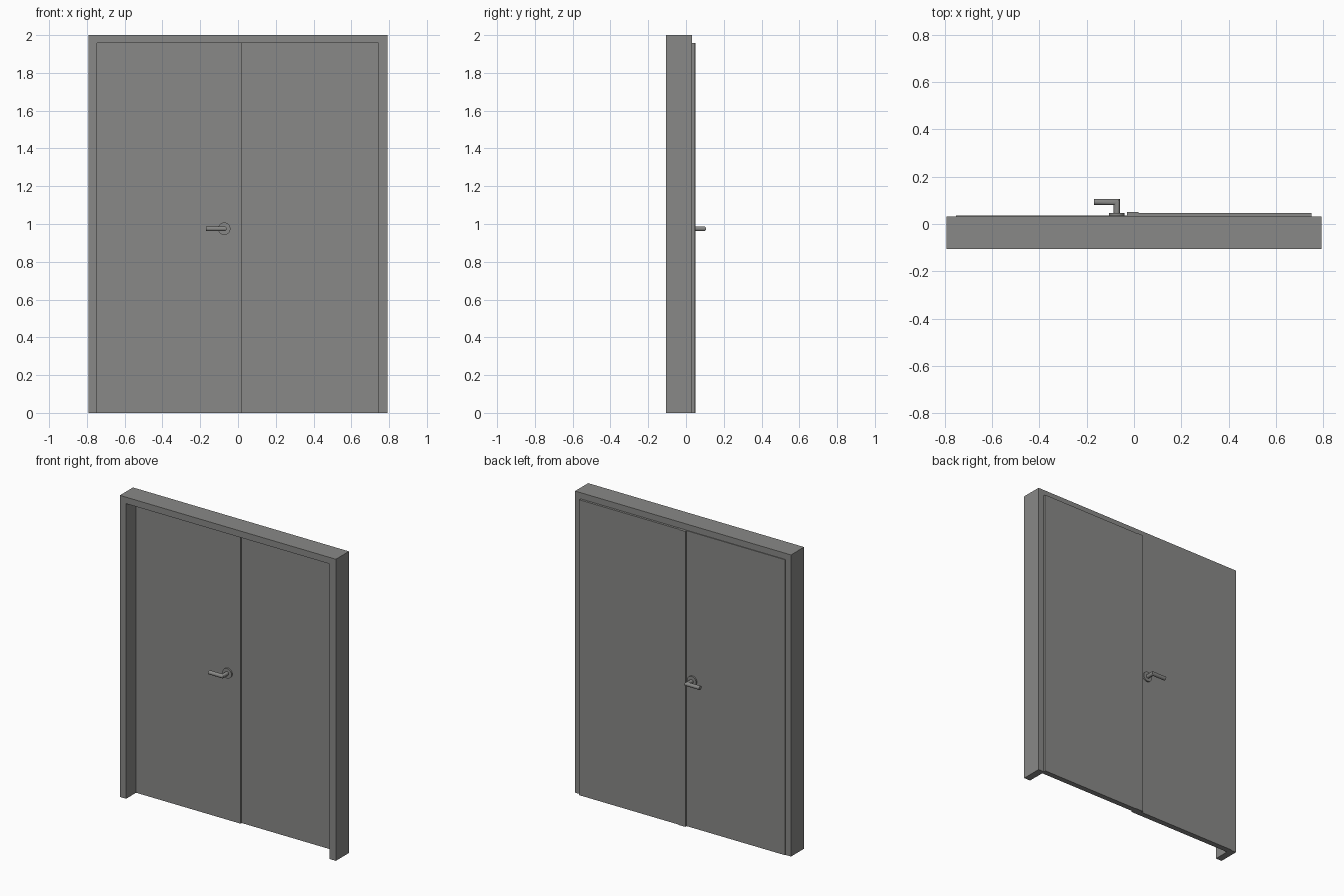
import bpy, bmesh, math
from mathutils import Vector

if "Cube" in bpy.data.objects:
    bpy.data.objects.remove(bpy.data.objects["Cube"])

grey = bpy.data.materials.new("warm_grey")
grey.diffuse_color = (0.25, 0.25, 0.242, 1)
grey.use_nodes = True
grey.node_tree.nodes["Principled BSDF"].inputs["Base Color"].default_value = grey.diffuse_color


def finish(name, bm, smooth=False):
    bmesh.ops.recalc_face_normals(bm, faces=bm.faces)
    me = bpy.data.meshes.new(name)
    bm.to_mesh(me)
    bm.free()
    ob = bpy.data.objects.new(name, me)
    bpy.context.collection.objects.link(ob)
    me.materials.append(grey)
    if smooth:
        bpy.ops.object.select_all(action='DESELECT')
        ob.select_set(True)
        bpy.context.view_layer.objects.active = ob
        bpy.ops.object.shade_smooth_by_angle(angle=math.radians(35))
    return ob


def prism(name, outline, y0, y1):
    """Extrude an XZ outline from y0 to y1."""
    bm = bmesh.new()
    face = bm.faces.new([bm.verts.new((x, y0, z)) for x, z in outline])
    ext = bmesh.ops.extrude_face_region(bm, geom=[face])["geom"]
    verts = [g for g in ext if isinstance(g, bmesh.types.BMVert)]
    bmesh.ops.translate(bm, verts=verts, vec=(0, y1 - y0, 0))
    return finish(name, bm)


def panel(name, x0, x1, z1, y0, y1):
    return prism(name, [(x0, 0), (x1, 0), (x1, z1), (x0, z1)], y0, y1)


def rod(name, path, r, n=24):
    """Round rod along a path in the XY plane, with mitred corners."""
    bm = bmesh.new()
    pts = [Vector(p) for p in path]
    d = [(b - a).normalized() for a, b in zip(pts, pts[1:])]
    rings = []
    for i, p in enumerate(pts):
        t0, t1 = d[max(i - 1, 0)], d[min(i, len(d) - 1)]
        t = (t0 + t1).normalized()
        side = Vector((-t.y, t.x, 0)) / t.dot(t0)
        rings.append([bm.verts.new(p + side * r * math.cos(a) + Vector((0, 0, r * math.sin(a))))
                      for a in (2 * math.pi * k / n for k in range(n))])
    for a, b in zip(rings, rings[1:]):
        for k in range(n):
            bm.faces.new((a[k], a[(k + 1) % n], b[(k + 1) % n], b[k]))
    bm.faces.new(rings[0])
    bm.faces.new(rings[-1])
    return finish(name, bm, True)


# Frame: two jambs and a head, open at the floor
prism("door_frame", [(-0.792, 0), (-0.747, 0), (-0.747, 1.957), (0.745, 1.957),
                     (0.745, 0), (0.792, 0), (0.792, 2), (-0.792, 2)], -0.106, 0.031)

# Leaves, the right one set slightly further back
panel("left_leaf", -0.753, 0.02, 1.959, -0.001, 0.036)
panel("right_leaf", 0.02, 0.751, 1.959, 0.010, 0.046)
# Overlapping strip covering the seam on the back
panel("meeting_strip", -0.03, 0.02, 1.959, 0.034, 0.050)

# Lever handles on both faces of the left leaf
X, Z = -0.073, 0.975
for side, y, s in (("front", 0.0, -1), ("back", 0.035, 1)):
    rod(side + "_rosette", [(X, y - 0.002 * s, Z), (X, y + 0.011 * s, Z)], 0.033, 32)
    rod(side + "_lever", [(X, y, Z), (X, y + 0.058 * s, Z), (-0.17, y + 0.058 * s, Z)], 0.013)
